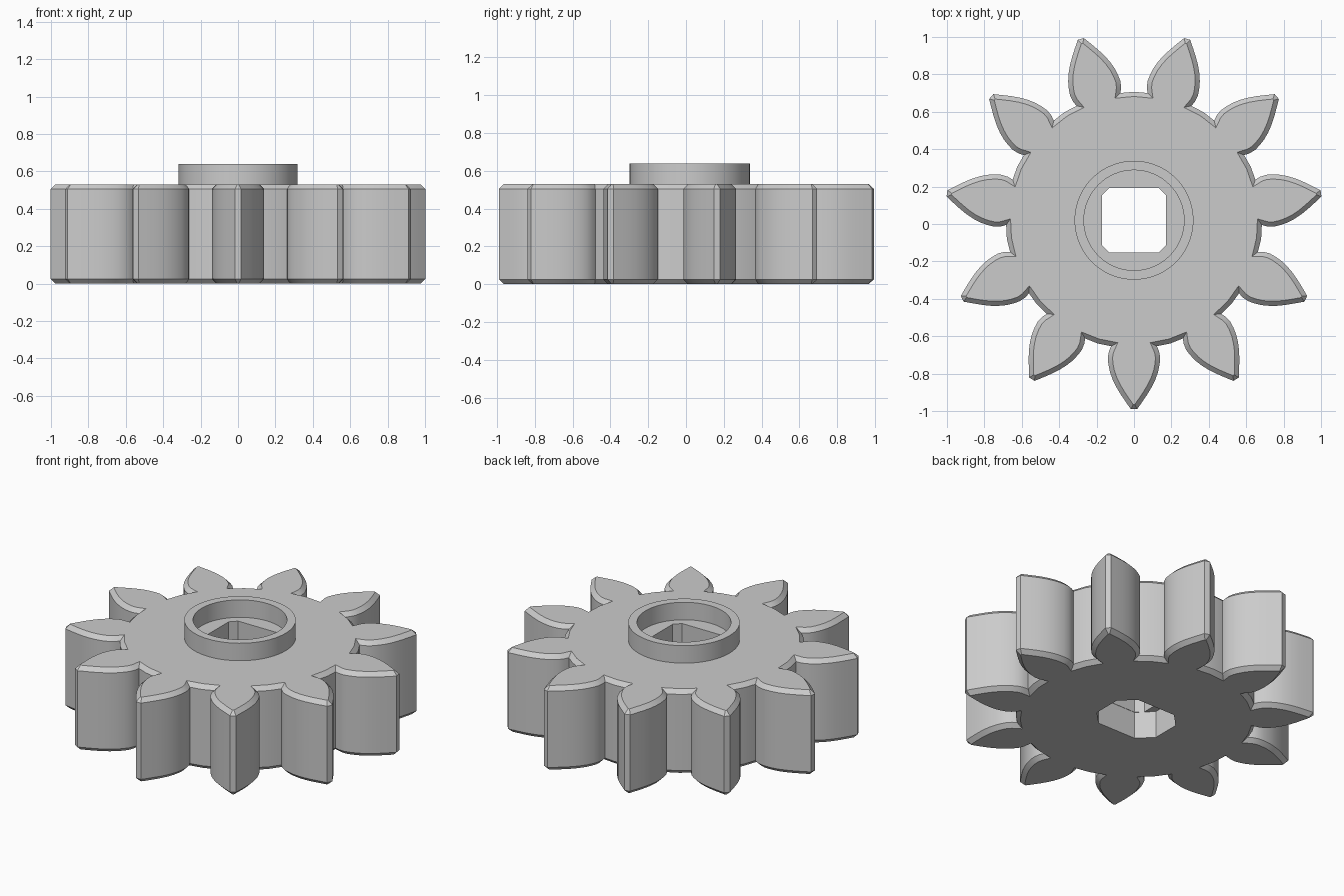
import bpy, bmesh, math

if "Cube" in bpy.data.objects:
    bpy.data.objects.remove(bpy.data.objects["Cube"])

CY = 0.02          # gear axis offset in y
TEETH = 11
H, CH = 0.53, 0.025
# half tooth outline: (half width, distance from axis), root to tip
FLANK = [(0.122, 0.673), (0.134, 0.70), (0.140, 0.735), (0.137, 0.77), (0.129, 0.81),
         (0.115, 0.85), (0.096, 0.89), (0.072, 0.93), (0.045, 0.97), (0.017, 1.01)]


def loft(name, rings, closed=False):
    """Skin a stack of (outline, z) rings; cap the ends unless closed."""
    bm = bmesh.new()
    loops = [[bm.verts.new((x, y + CY, z)) for x, y in pts] for pts, z in rings]
    n = len(loops[0])
    pairs = list(zip(loops, loops[1:]))
    if closed:
        pairs.append((loops[-1], loops[0]))
    else:
        bm.faces.new(loops[0])
        bm.faces.new(loops[-1])
    for a, b in pairs:
        for i in range(n):
            j = (i + 1) % n
            bm.faces.new((a[i], a[j], b[j], b[i]))
    bmesh.ops.recalc_face_normals(bm, faces=bm.faces)
    mesh = bpy.data.meshes.new(name)
    bm.to_mesh(mesh)
    bm.free()
    ob = bpy.data.objects.new(name, mesh)
    bpy.context.collection.objects.link(ob)
    return ob


def activate(ob):
    bpy.ops.object.select_all(action='DESELECT')
    ob.select_set(True)
    bpy.context.view_layer.objects.active = ob


def cut(ob, cutter):
    cutter.hide_render = True
    mod = ob.modifiers.new("cut", 'BOOLEAN')
    mod.operation, mod.solver, mod.object = 'DIFFERENCE', 'EXACT', cutter
    activate(ob)
    bpy.ops.object.modifier_apply(modifier=mod.name)
    bpy.data.objects.remove(cutter)


def inset(pts, d):
    """Mitred inward offset of a counter-clockwise outline."""
    out = []
    for i, (x, y) in enumerate(pts):
        px, py = pts[i - 1]
        qx, qy = pts[(i + 1) % len(pts)]
        l1, l2 = math.hypot(x - px, y - py), math.hypot(qx - x, qy - y)
        n1 = (-(y - py) / l1, (x - px) / l1)
        n2 = (-(qy - y) / l2, (qx - x) / l2)
        k = d / (1 + n1[0] * n2[0] + n1[1] * n2[1])
        out.append((x + k * (n1[0] + n2[0]), y + k * (n1[1] + n2[1])))
    return out


def circle(r, n=64):
    return [(r * math.cos(2 * math.pi * i / n), r * math.sin(2 * math.pi * i / n)) for i in range(n)]


def cut_rect(a, b, c):
    """Rectangle of half sizes a, b with corners cut by c."""
    q = [(a, b - c), (a - c, b)]
    half = q + [(-x, y) for x, y in reversed(q)]
    return half + [(-x, -y) for x, y in half]


# Toothed wheel with chamfered rims
tooth = [(-w, r) for w, r in FLANK] + [(w, r) for w, r in reversed(FLANK)]
outline = []
for k in range(TEETH):
    a = -math.pi / 2 + k * 2 * math.pi / TEETH
    c, s = math.cos(a), math.sin(a)
    outline += [(r * c - w * s, r * s + w * c) for w, r in tooth]
    m = a + math.pi / TEETH                  # middle of the root arc
    outline.append((0.687 * math.cos(m), 0.687 * math.sin(m)))
small = inset(outline, CH)
wheel = loft("gear_wheel", [(small, 0), (outline, CH), (outline, H - CH), (small, H)])

# Shaft bore: square above, wider flat-sided socket below
cut(wheel, loft("bore_cutter", [(cut_rect(0.172, 0.172, 0.039), z) for z in (-0.1, 0.7)]))
lower = [(0.22, 0.088), (0.134, 0.174)]
half = lower + [(-x, y) for x, y in reversed(lower)]
socket = half + [(-x, -y) for x, y in half]
cut(wheel, loft("socket_cutter", [(socket, -0.1), (socket, 0.17)]))

# Raised collar around the bore
ro, ri = circle(0.318), circle(0.268)
collar = loft("collar", [(ro, H), (ro, 0.64), (ri, 0.64), (ri, H)], closed=True)

for ob in (wheel, collar):
    activate(ob)
    bpy.ops.object.shade_smooth_by_angle(angle=math.radians(25))
